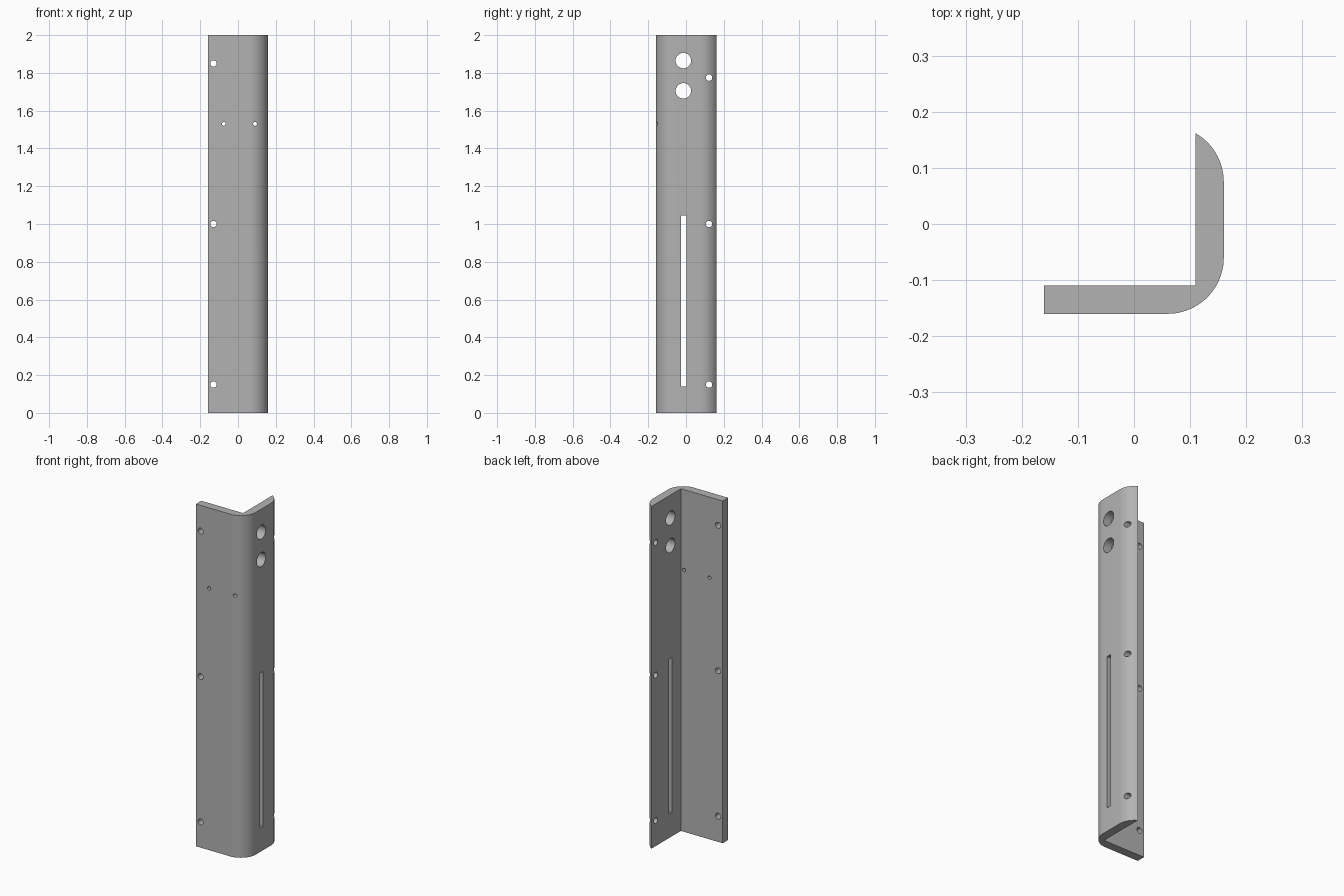
import bpy, bmesh
from math import cos, sin, radians, pi

old = bpy.data.objects.get("Cube")
if old:
    bpy.data.objects.remove(old, do_unlink=True)

HEIGHT = 2.0
steel = bpy.data.materials.new("plain grey")
steel.use_nodes = True
GREY = (0.45, 0.45, 0.45, 1)
steel.diffuse_color = GREY
steel.node_tree.nodes["Principled BSDF"].inputs["Base Color"].default_value = GREY


def arc(cx, cy, r, a0, a1, n):
    angles = [radians(a0 + (a1 - a0) * i / n) for i in range(n + 1)]
    return [(cx + r * cos(a), cy + r * sin(a)) for a in angles]


def extrude(bm, points, vec):
    """Closed prism from a flat outline."""
    face = bm.faces.new([bm.verts.new(p) for p in points])
    geo = bmesh.ops.extrude_face_region(bm, geom=[face])["geom"]
    verts = [v for v in geo if isinstance(v, bmesh.types.BMVert)]
    bmesh.ops.translate(bm, verts=verts, vec=vec)


def make(bm, name):
    bmesh.ops.recalc_face_normals(bm, faces=bm.faces[:])
    mesh = bpy.data.meshes.new(name)
    bm.to_mesh(mesh)
    bm.free()
    mesh.materials.append(steel)
    obj = bpy.data.objects.new(name, mesh)
    bpy.context.collection.objects.link(obj)
    return obj


# L-shaped angle section with a rounded corner and a rounded free edge
section = [(-0.16, -0.16)]
section += arc(0.06, -0.06, 0.10, -90, 0, 24)
section += arc(0.06, 0.075, 0.10, 0, 60, 16)
section += [(0.11, -0.11), (-0.16, -0.11)]
bm = bmesh.new()
extrude(bm, [(x, y, 0) for x, y in section], (0, 0, HEIGHT))
bracket = make(bm, "angle_bracket")

# Cutters for the holes and slot
bm = bmesh.new()


def front_hole(x, z, r):
    extrude(bm, [(a, -0.2, b) for a, b in arc(x, z, r, 0, 360, 32)[:-1]], (0, 0.15, 0))


def side_hole(y, z, r):
    extrude(bm, [(0.06, a, b) for a, b in arc(y, z, r, 0, 360, 32)[:-1]], (0.15, 0, 0))


for z in (0.15, 1.0, 1.85):
    front_hole(-0.13, z, 0.017)
for x in (-0.075, 0.09):
    front_hole(x, 1.53, 0.01)
for z in (0.15, 1.0, 1.775):
    side_hole(0.122, z, 0.017)
for z in (1.705, 1.865):
    side_hole(-0.014, z, 0.041)
slot = [(-0.027, 0.14), (0.002, 0.14), (0.002, 1.045), (-0.027, 1.045)]
extrude(bm, [(0.06, y, z) for y, z in slot], (0.15, 0, 0))
cutter = make(bm, "hole_cutter")
cutter.hide_render = True

# Cut the openings, then discard the cutter
cut = bracket.modifiers.new("openings", "BOOLEAN")
cut.operation = "DIFFERENCE"
cut.solver = "EXACT"
cut.object = cutter
bpy.ops.object.select_all(action="DESELECT")
bracket.select_set(True)
bpy.context.view_layer.objects.active = bracket
bpy.ops.object.modifier_apply(modifier=cut.name)
bpy.data.objects.remove(cutter, do_unlink=True)
bpy.ops.object.shade_smooth_by_angle(angle=pi / 6)
